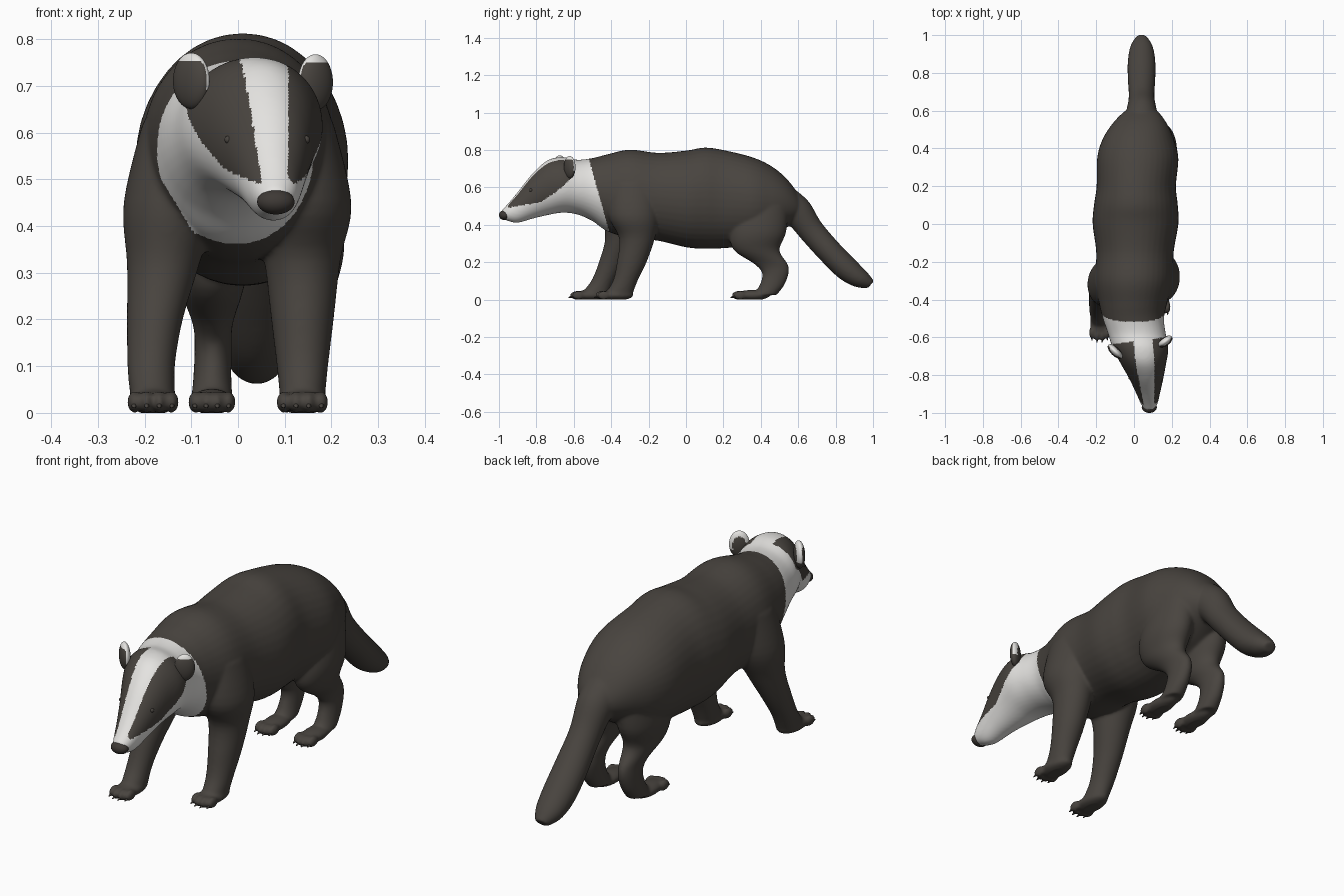
import bpy, bmesh, math
from mathutils import Vector, Matrix
from mathutils.bvhtree import BVHTree

if "Cube" in bpy.data.objects:
    bpy.data.objects.remove(bpy.data.objects["Cube"])


def material(name, rgb):
    m = bpy.data.materials.new(name)
    m.diffuse_color = (*rgb, 1)
    m.use_nodes = True
    m.node_tree.nodes["Principled BSDF"].inputs["Base Color"].default_value = m.diffuse_color
    return m


BROWN = material("dark brown fur", (0.066, 0.058, 0.050))
WHITE = material("white fur", (0.78, 0.77, 0.75))
NOSE = material("dark nose", (0.048, 0.041, 0.036))


def add_object(name, mesh, mats):
    ob = bpy.data.objects.new(name, mesh)
    bpy.context.scene.collection.objects.link(ob)
    mesh.materials.clear()
    for m in mats:
        mesh.materials.append(m)
    mesh.polygons.foreach_set("use_smooth", [True] * len(mesh.polygons))
    return ob


def from_bmesh(name, bm, mats):
    me = bpy.data.meshes.new(name)
    bm.to_mesh(me)
    bm.free()
    return add_object(name, me, mats)


def spline(rows, steps=5):
    """Catmull-Rom through rows of numbers."""
    out = []
    n = len(rows)
    for i in range(n - 1):
        p = [rows[max(0, min(n - 1, i + k))] for k in (-1, 0, 1, 2)]
        for s in range(steps):
            t = s / steps
            out.append([0.5 * (2 * b + (c - a) * t + (2 * a - 5 * b + 4 * c - d) * t * t
                               + (3 * b - a - 3 * c + d) * t ** 3) for a, b, c, d in zip(*p)])
    return out + [list(rows[-1])]


def loft(bm, rows, tilt, power=2.0, segs=40):
    """Closed tube through rows of (x, y, z, x radius, other radius)."""
    rings = []
    v = Vector((0, math.cos(tilt), math.sin(tilt)))
    for x, y, z, rx, rv in spline(rows):
        ring = []
        for i in range(segs):
            a = 2 * math.pi * i / segs
            c, s = math.cos(a), math.sin(a)
            c = math.copysign(abs(c) ** (2 / power), c)
            s = math.copysign(abs(s) ** (2 / power), s)
            ring.append(bm.verts.new(Vector((x + rx * c, y, z)) + v * rv * s))
        rings.append(ring)
    faces = [bm.faces.new(rings[0]), bm.faces.new(rings[-1][::-1])]
    for r, q in zip(rings, rings[1:]):
        for i in range(segs):
            j = (i + 1) % segs
            faces.append(bm.faces.new((r[i], q[i], q[j], r[j])))
    bmesh.ops.recalc_face_normals(bm, faces=faces)


def ball(bm, centre, radii):
    mat = Matrix.Translation(centre) @ Matrix.Diagonal((*radii, 1))
    bmesh.ops.create_uvsphere(bm, u_segments=40, v_segments=28, radius=1, matrix=mat)


bm = bmesh.new()
# head, neck and trunk: y, centre x, half width, bottom, top
trunk = [(-.985, .08, .025, .435, .478), (-.95, .08, .045, .420, .515),
         (-.90, .075, .062, .411, .575), (-.82, .065, .090, .433, .675),
         (-.74, .05, .120, .452, .745), (-.66, .035, .147, .465, .762),
         (-.58, .015, .153, .455, .748), (-.50, -.003, .162, .42, .757),
         (-.42, -.005, .180, .365, .777), (-.30, 0, .205, .33, .802),
         (-.15, .005, .205, .315, .785), (0, .008, .227, .28, .797),
         (.10, .01, .222, .272, .813), (.20, .012, .210, .275, .80),
         (.35, .02, .215, .29, .763), (.45, .022, .188, .33, .718),
         (.53, .030, .145, .38, .655), (.59, .037, .095, .42, .58), (.62, .04, .05, .45, .52)]
loft(bm, [(cx, y, (b + t) / 2, w, (t - b) / 2) for y, cx, w, b, t in trunk],
     math.pi / 2, 2.05)
# tail
loft(bm, [(.035, .50, .54, .10, .09), (.04, .60, .465, .08, .082), (.04, .675, .363, .068, .07),
          (.04, .77, .255, .073, .067), (.04, .86, .165, .073, .065), (.04, .935, .108, .060, .051),
          (.04, .988, .080, .03, .026)], math.radians(48))
# front legs, one striding forward
loft(bm, [(.12, -.28, .62, .085, .13), (.14, -.28, .45, .103, .135), (.138, -.262, .33, .082, .096),
          (.138, -.29, .2, .067, .079), (.138, -.325, .1, .055, .066), (.138, -.36, .03, .048, .075)], 0)
loft(bm, [(-.12, -.29, .62, .085, .13), (-.145, -.315, .45, .100, .125), (-.16, -.345, .32, .078, .088),
          (-.178, -.395, .2, .060, .071), (-.186, -.445, .1, .051, .062), (-.182, -.49, .03, .048, .075)], 0)
# hind legs, mirrored about the tail line
MID = .042
for s in (-1, 1):
    hind = [(.08, .41, .50, .09, .14), (.098, .385, .36, .088, .150), (.098, .378, .265, .068, .122),
            (.096, .455, .190, .043, .089), (.095, .478, .140, .040, .071),
            (.097, .458, .075, .041, .066), (.098, .42, .025, .045, .065)]
    loft(bm, [(MID + s * x, y, z, a, b) for x, y, z, a, b in hind], 0)
# paws with toes; claws are added later at the toe tips
paws = [(.138, -.375, .052), (-.182, -.51, .052), (MID - .098, .355, .046), (MID + .098, .355, .046)]
toes = []
for x, y, w in paws:
    ball(bm, (x, y, .024), (w, .095, .028))
    for k in (-1.5, -.5, .5, 1.5):
        c = Vector((x + k * w * .52, y - .083 + abs(k) * .012, .023))
        ball(bm, c, (.0150, .034, .024))
        toes.append(c)

# fuse the parts into one smooth skin
raw = from_bmesh("skin_parts", bm, [])
rm = raw.modifiers.new("fuse", 'REMESH')
rm.mode = 'VOXEL'
rm.voxel_size = .0065
sm = raw.modifiers.new("soften", 'SMOOTH')
sm.factor, sm.iterations = .5, 12
dg = bpy.context.evaluated_depsgraph_get()
dg.update()
skin = bpy.data.meshes.new_from_object(raw.evaluated_get(dg))
bpy.data.objects.remove(raw)
body = add_object("body", skin, [BROWN, WHITE])
for v in skin.vertices:
    v.co.z = max(v.co.z, 0)

# fur markings: white head and neck, with a dark stripe through each eye
EDGE = [(-1.1, .49), (-.96, .49), (-.79, .522), (-.71, .575), (-.6, .68), (2, .7)]


def stripe_bottom(y):
    for (a, za), (b, zb) in zip(EDGE, EDGE[1:]):
        if y <= b:
            return za + (zb - za) * (y - a) / (b - a)


for p in skin.polygons:
    x, y, z = p.center
    u = x - (.083 - (y + 1) * .09)
    yl = y - .13 * u
    neck = y < -.52 + (.755 - z) * .28 and abs(x - .01) < .09 + (z - .36) * .6
    white = z > .345 and (neck or y < -.66)
    dark = -.955 < yl < -.615 and abs(u) > .028 + (z - .5) * .09 and z > stripe_bottom(yl)
    p.material_index = int(white and not dark)

# nose
bm = bmesh.new()
ball(bm, (.081, -.970, .452), (.040, .030, .027))
from_bmesh("nose", bm, [NOSE])

# eyes, seated on the skin
tree = BVHTree.FromPolygons([v.co for v in skin.vertices], [p.vertices for p in skin.polygons])
for name, x in (("left_eye", -.02), ("right_eye", .145)):
    hit = tree.ray_cast(Vector((x, -2, .585)), Vector((0, 1, 0)))[0]
    bm = bmesh.new()
    ball(bm, hit + Vector((0, .008, 0)), (.009, .009, .009))
    from_bmesh(name, bm, [BROWN])

# ears: dark cups with a white rim along the top and back
for name, c, rx, turn in (("left_ear", (-.100, -.675, .711), .050, -44),
                          ("right_ear", (.166, -.622, .708), .043, 36)):
    bm = bmesh.new()
    ball(bm, (0, 0, 0), (rx, .023, .060))
    ear = from_bmesh(name, bm, [BROWN, WHITE])
    for p in ear.data.polygons:
        x, y, z = p.center
        rim = (x / rx) ** 2 + (z / .06) ** 2
        p.material_index = int(z > .043 or (y > -.004 and rim > .45 and z > -.02))
    ear.location = c
    ear.rotation_euler = (0, 0, math.radians(turn))

# claws
bm = bmesh.new()
for c in toes:
    m = Matrix.Translation(c + Vector((0, -.028, -.008))) @ Matrix.Rotation(math.radians(103), 4, 'X')
    bmesh.ops.create_cone(bm, cap_ends=True, segments=10, radius1=.008, radius2=.002,
                          depth=.026, matrix=m)
from_bmesh("claws", bm, [BROWN])
